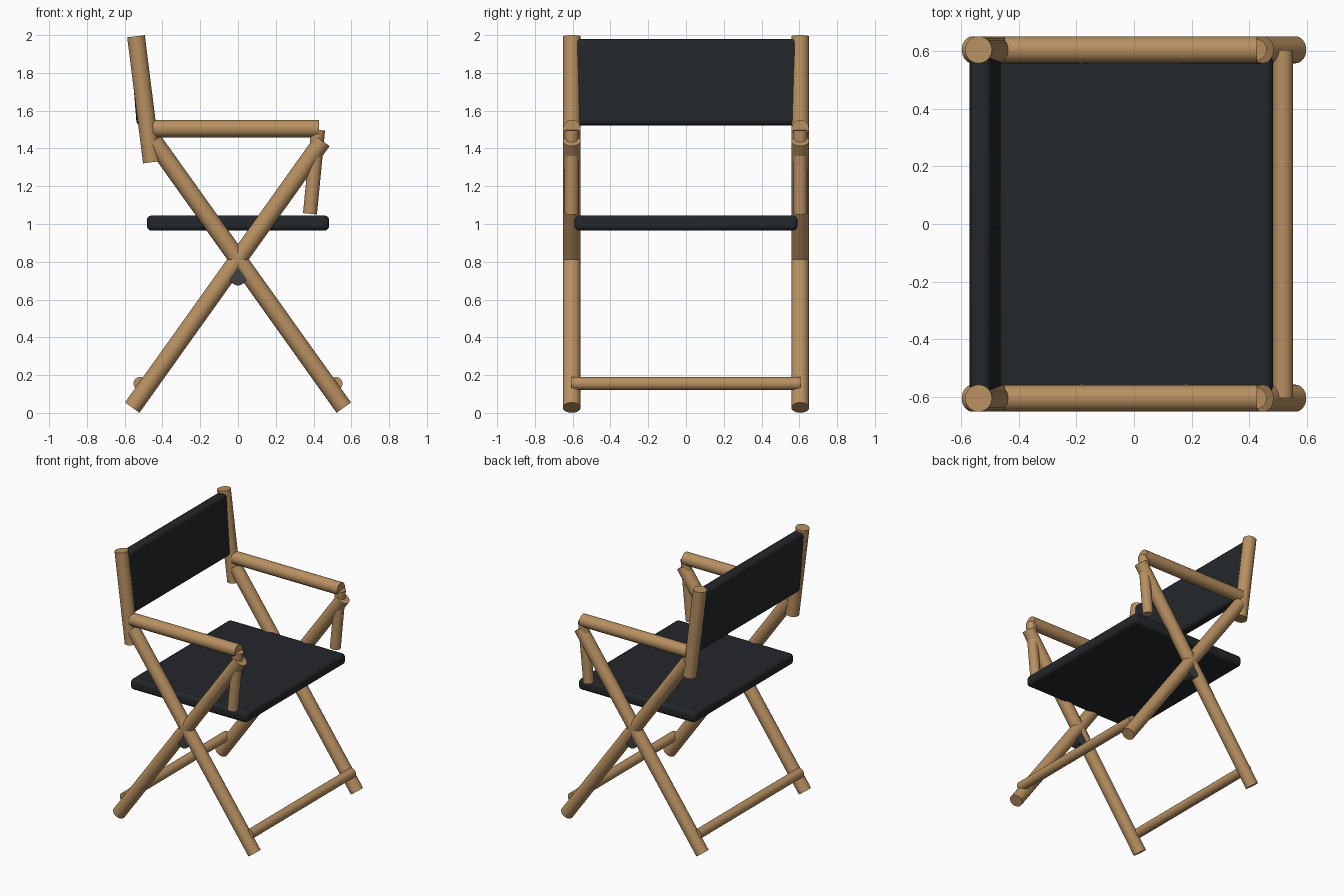
import bpy, math
from mathutils import Vector

if "Cube" in bpy.data.objects:
    bpy.data.objects.remove(bpy.data.objects["Cube"])


def material(name, rgb):
    m = bpy.data.materials.new(name)
    m.diffuse_color = (*rgb, 1)
    m.use_nodes = True
    m.node_tree.nodes["Principled BSDF"].inputs["Base Color"].default_value = m.diffuse_color
    return m


WOOD = material("wood", (0.48, 0.28, 0.12))
FABRIC = material("black_fabric", (0.017, 0.02, 0.023))
METAL = material("dark_metal", (0.05, 0.05, 0.055))


def rod(name, a, b, r, mat=WOOD):
    """Round bar from point a to point b."""
    a, b = Vector(a), Vector(b)
    d = b - a
    bpy.ops.mesh.primitive_cylinder_add(vertices=32, radius=r, depth=d.length, location=(a + b) / 2)
    o = bpy.context.object
    o.rotation_euler = d.to_track_quat('Z', 'Y').to_euler()
    o.name = name
    o.data.materials.append(mat)
    bpy.ops.object.shade_smooth_by_angle(angle=math.radians(40))
    return o


def panel(name, size, loc, tilt=0.0):
    """Soft-edged fabric slab."""
    bpy.ops.mesh.primitive_cube_add(size=1, location=loc)
    o = bpy.context.object
    o.name = name
    o.scale = size
    bpy.ops.object.transform_apply(location=False, rotation=False, scale=True)
    o.rotation_euler.y = tilt
    bev = o.modifiers.new("soft_edge", 'BEVEL')
    bev.width = 0.025
    bev.segments = 4
    o.data.materials.append(FABRIC)
    bpy.ops.object.shade_smooth_by_angle(angle=math.radians(40))
    return o


Y = 0.605   # side frame offset
R = 0.047   # main bar radius

for side, y in (("near", -Y), ("far", Y)):
    # crossed legs
    for label, s in (("front", 1), ("back", -1)):
        rod(f"{side}_{label}_leg", (s * 0.56, y, 0.028), (-s * 0.447, y, 1.44), R)
    # back post, armrest and its short front support
    rod(f"{side}_back_post", (-0.456, y, 1.327), (-0.54, y, 1.994), R)
    rod(f"{side}_armrest", (-0.45, y, 1.505), (0.428, y, 1.505), 0.046)
    rod(f"{side}_arm_support", (0.381, y, 1.054), (0.424, y, 1.498), 0.037)
    # pivot bolt under the crossing
    rod(f"{side}_pivot", (0, y - 0.04, 0.72), (0, y + 0.04, 0.72), 0.045, METAL)

# stretchers joining the feet
for label, s in (("front", 1), ("back", -1)):
    rod(f"{label}_stretcher", (s * 0.518, -Y, 0.155), (s * 0.518, Y, 0.155), 0.035)

# fabric seat and backrest
panel("seat", (0.965, 1.18, 0.08), (0, 0, 1.005))
panel("backrest", (0.075, 1.18, 0.457), (-0.517, 0, 1.75), -0.08)
